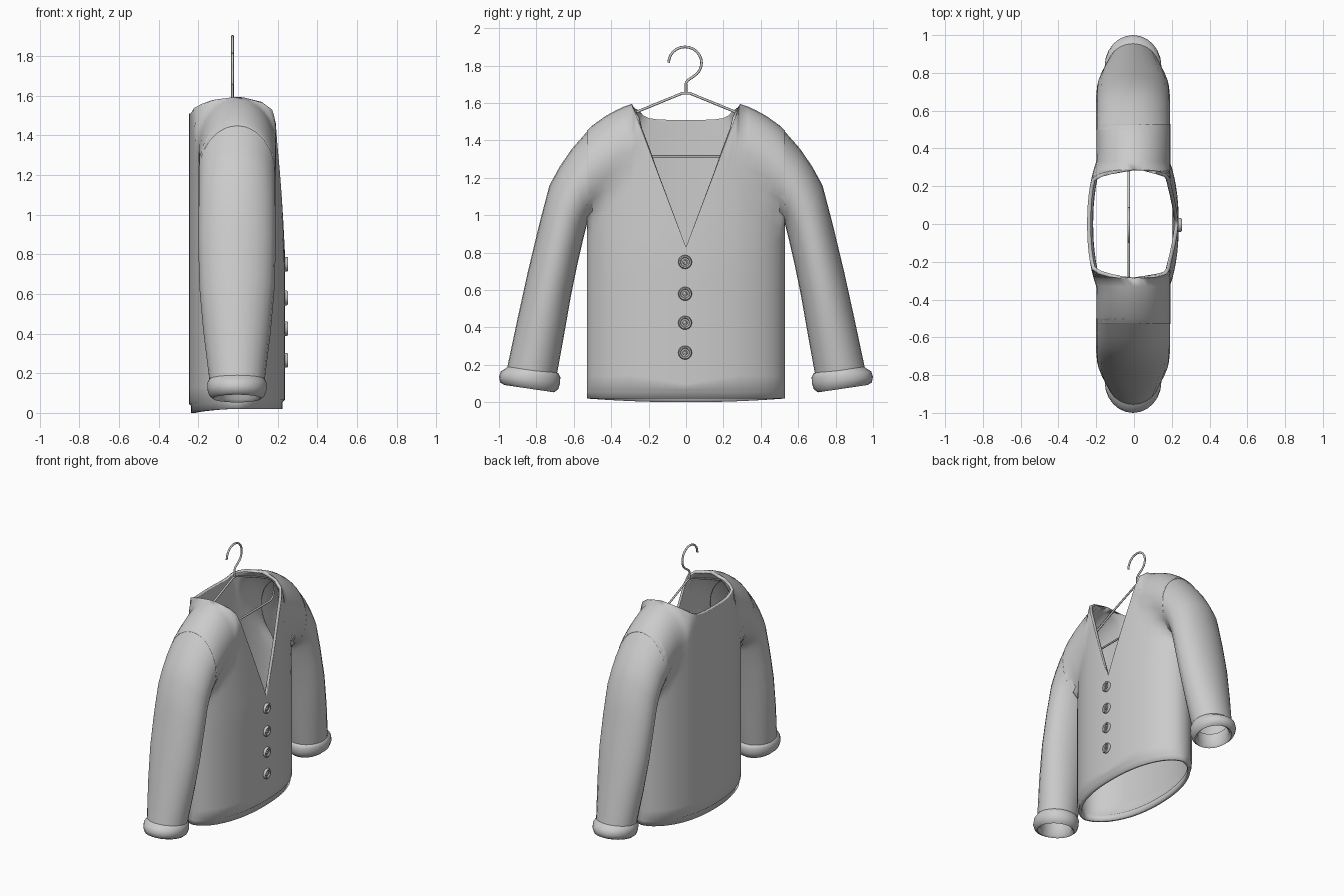
import bpy, bmesh, math
from mathutils import Vector

if "Cube" in bpy.data.objects:
    bpy.data.objects.remove(bpy.data.objects["Cube"])


def lerp_table(t, pts):
    for (a, va), (b, vb) in zip(pts, pts[1:]):
        if t <= b:
            return va + (vb - va) * (t - a) / (b - a)
    return pts[-1][1]


def finish(name, bm, recalc=False, angle=40):
    if recalc:
        bmesh.ops.recalc_face_normals(bm, faces=bm.faces)
    me = bpy.data.meshes.new(name)
    bm.to_mesh(me)
    bm.free()
    ob = bpy.data.objects.new(name, me)
    bpy.context.collection.objects.link(ob)
    bpy.ops.object.select_all(action='DESELECT')
    ob.select_set(True)
    bpy.context.view_layer.objects.active = ob
    bpy.ops.object.shade_smooth_by_angle(angle=math.radians(angle))
    return ob


# Body: front and back sheets meeting at the sides and along the shoulders
HALF, ARM = 0.53, 0.25
SHOULDER = [(0.29, 1.595), (0.35, 1.575), (0.43, 1.53), (0.5, 1.48), (0.53, 1.452)]


def shoulder_z(y):
    return 1.595 + 3 * (0.29 - y) if y < 0.29 else lerp_table(y, SHOULDER)


def depth(y, z, s):
    full = 0.24 - 0.03 * max(0, (z - 0.8) / 0.65) if s > 0 else 0.245
    sec = full * max(0, 1 - (y / HALF) ** 2.2) ** 0.5
    zs = shoulder_z(y)
    k = max(0, 1 - ((z - (zs - ARM)) / ARM) ** 2) ** 0.5
    return max(sec, 0.195) * k if z > zs - ARM else max(sec, 0.195 * k)


def top_z(y, s):
    if y >= 0.29:
        return shoulder_z(y)
    return 0.83 + 0.765 * y / 0.29 if s > 0 else 1.51 + 0.085 * (y / 0.29) ** 6


def column(y, s):
    a = abs(y)
    z0 = 0.02 if s > 0 else 0.02 * (a / HALF) ** 2
    top = top_z(a, s)
    mid = top - ARM
    zs = [z0, z0 + 0.035, z0 + 0.045]
    zs += [z0 + 0.045 + (mid - z0 - 0.045) * i / 16 for i in range(1, 17)]
    zs += [mid + ARM * math.sin(math.pi / 2 * i / 8) for i in range(1, 9)]
    out = []
    for i, z in enumerate(zs):
        d = depth(a, z, s)
        if i < 2:
            d = max(0, d - 0.012)      # hem band sits slightly inside
        out.append((s * d - 0.003, y, z))
    return out


half_ys = [0.05, 0.1, 0.15, 0.2, 0.24, 0.265, 0.28, 0.29, 0.33, 0.38, 0.43, 0.47, 0.5, 0.515, 0.525, 0.53]
ys = [-y for y in reversed(half_ys)] + [0] + half_ys
bm = bmesh.new()
for s in (1, -1):
    cols = [[bm.verts.new(p) for p in column(y, s)] for y in ys]
    for a, b in zip(cols, cols[1:]):
        for i in range(len(a) - 1):
            q = [a[i], b[i], b[i + 1], a[i + 1]]
            bm.faces.new(q if s > 0 else q[::-1])
bmesh.ops.remove_doubles(bm, verts=bm.verts, dist=0.0005)
body = finish("cardigan_body", bm, angle=60)
sol = body.modifiers.new("thickness", 'SOLIDIFY')
sol.thickness = 0.02
sol.offset = -1


# Sleeves and cuffs: elliptical rings given by outer point, inner point, half depth
def tube(name, rings, side, n=24):
    bm = bmesh.new()
    loops = []
    for oy, oz, iy, iz, hx in rings:
        o, i = Vector((0, oy * side, oz)), Vector((0, iy * side, iz))
        c, r = (o + i) / 2, (o - i) / 2
        loops.append([bm.verts.new(c + r * math.cos(t) + Vector((hx * math.sin(t) - 0.005, 0, 0)))
                      for t in (2 * math.pi * k / n for k in range(n))])
    for a, b in zip(loops, loops[1:]):
        for k in range(n):
            bm.faces.new((a[k], a[(k + 1) % n], b[(k + 1) % n], b[k]))
    return finish(name, bm, recalc=True, angle=60)


SLEEVE = [(0.5, 1.48, 0.5, 0.98, 0.195), (0.61, 1.355, 0.53, 0.95, 0.195),
          (0.675, 1.26, 0.54, 0.91, 0.195), (0.73, 1.16, 0.55, 0.87, 0.195),
          (0.785, 0.95, 0.58, 0.74, 0.195), (0.845, 0.7, 0.615, 0.57, 0.19),
          (0.9, 0.45, 0.65, 0.37, 0.17), (0.955, 0.19, 0.69, 0.15, 0.14)]
CUFF = [(0.945, 0.2, 0.695, 0.16, 0.13), (0.965, 0.18, 0.682, 0.155, 0.142),
        (0.99, 0.165, 0.672, 0.135, 0.15), (1.0, 0.135, 0.673, 0.1, 0.15),
        (0.993, 0.105, 0.683, 0.07, 0.14), (0.97, 0.092, 0.705, 0.053, 0.122),
        (0.95, 0.105, 0.72, 0.068, 0.105), (0.93, 0.2, 0.715, 0.16, 0.11)]
for side, label in ((1, "left"), (-1, "right")):
    tube("sleeve_" + label, SLEEVE, side)
    tube("cuff_" + label, CUFF, side)


# Buttons: disc with raised rim and centre ring
def lathe(name, prof, loc, n=16):
    bm = bmesh.new()
    loops = [[bm.verts.new((loc[0] + h, loc[1] + r * math.cos(2 * math.pi * k / n),
                            loc[2] + r * math.sin(2 * math.pi * k / n))) for k in range(n)] for r, h in prof]
    for a, b in zip(loops, loops[1:]):
        for k in range(n):
            bm.faces.new((a[k], a[(k + 1) % n], b[(k + 1) % n], b[k]))
    bm.faces.new(loops[0])
    bm.faces.new(loops[-1])
    return finish(name, bm, recalc=True)


BUTTON = [(0.03, -0.008), (0.037, 0), (0.037, 0.012), (0.032, 0.018), (0.025, 0.016),
          (0.022, 0.008), (0.014, 0.008), (0.012, 0.014), (0.007, 0.014), (0.006, 0.007)]
for k, z in enumerate((0.75, 0.58, 0.425, 0.265)):
    lathe("button_%d" % (k + 1), BUTTON, (0.235, -0.005, z))


# Wire hanger: hook and shoulder frame
def wire(name, pts, cyclic=False):
    cu = bpy.data.curves.new(name, 'CURVE')
    cu.dimensions = '3D'
    cu.bevel_depth = 0.007
    cu.bevel_resolution = 2
    cu.use_fill_caps = True
    sp = cu.splines.new('POLY')
    sp.points.add(len(pts) - 1)
    for p, (y, z) in zip(sp.points, pts):
        p.co = (-0.028, y, z, 1)
    sp.use_cyclic_u = cyclic
    ob = bpy.data.objects.new(name, cu)
    bpy.context.collection.objects.link(ob)


hook = [(-0.005 + 0.088 * math.cos(math.radians(a)), 1.815 + 0.085 * math.sin(math.radians(a)))
        for a in range(180, -75, -15)]
wire("hanger_hook", hook + [(0.01, 1.722), (0, 1.708), (0, 1.65)])
arm = [(0.02, 1.652), (0.25, 1.558), (0.43, 1.475), (0.46, 1.44), (0.465, 1.38), (0.45, 1.335), (0.42, 1.315)]
wire("hanger_frame", arm + [(-y, z) for y, z in reversed(arm)], True)
